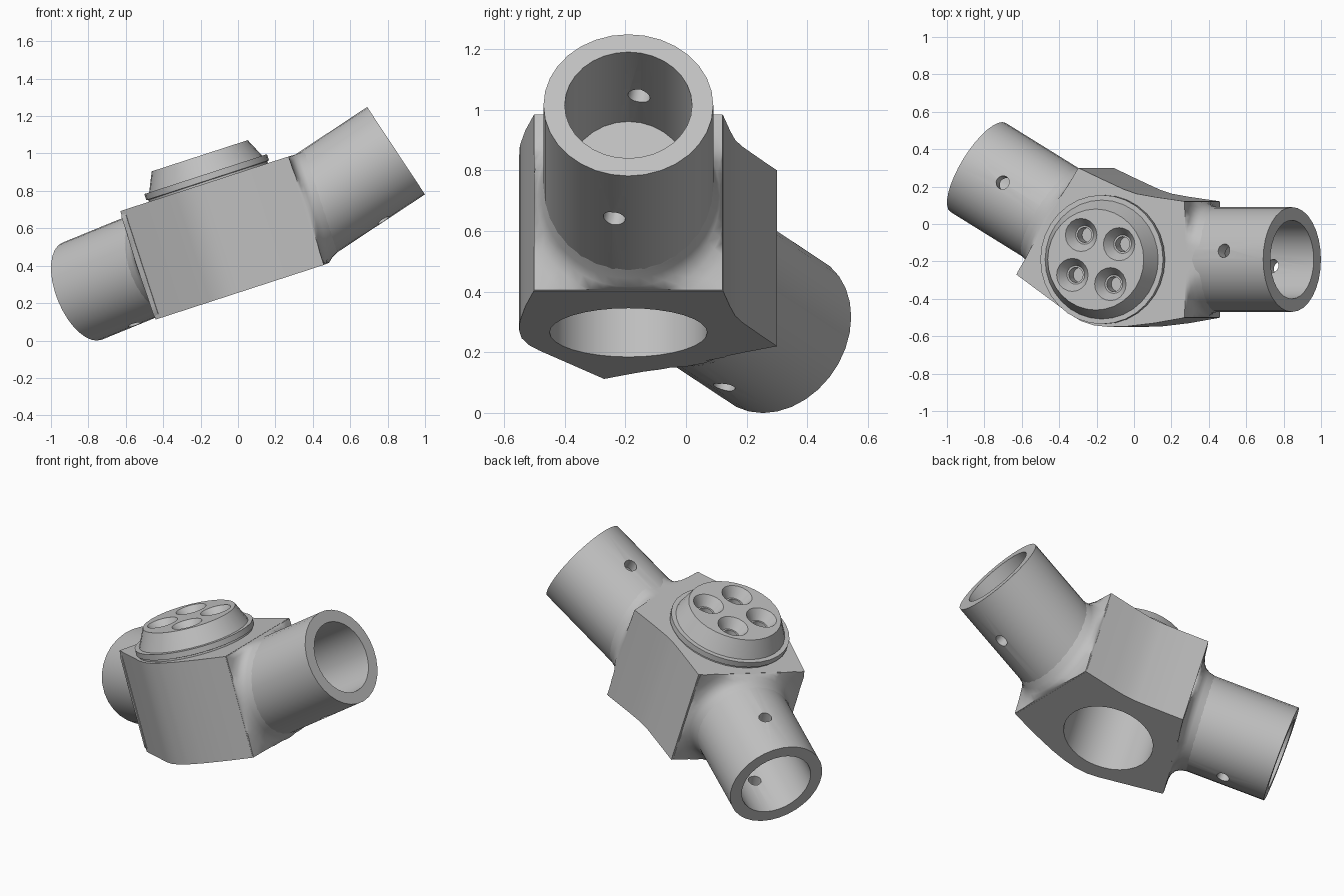
import bpy, bmesh
from math import sin, cos, pi, radians
from mathutils import Matrix, Vector

if "Cube" in bpy.data.objects:
    bpy.data.objects.remove(bpy.data.objects["Cube"])

SIDES = 32
TUBE_R, BORE_R = 0.28, 0.21
HALF = 0.305          # half height of the hub block

grey = bpy.data.materials.new("light_grey")
grey.use_nodes = True
COLOUR = (0.53, 0.53, 0.53, 1)
grey.diffuse_color = COLOUR
grey.node_tree.nodes["Principled BSDF"].inputs["Base Color"].default_value = COLOUR

# Hub frame: tilted 18 degrees, z along the hub axis
HUB = Matrix.Translation((-0.064, -0.19, 0.555)) @ Matrix.Rotation(radians(-18), 4, 'Y')


def loft(name, rings, matrix):
    """Closed skin through equal-length rings of points."""
    bm = bmesh.new()
    rows = [[bm.verts.new(matrix @ Vector(p)) for p in ring] for ring in rings]
    n = len(rows[0])
    for a, b in zip(rows, rows[1:]):
        for i in range(n):
            j = (i + 1) % n
            bm.faces.new((a[i], a[j], b[j], b[i]))
    bm.faces.new(rows[0])
    bm.faces.new(rows[-1])
    bmesh.ops.recalc_face_normals(bm, faces=bm.faces)
    mesh = bpy.data.meshes.new(name)
    bm.to_mesh(mesh)
    bm.free()
    mesh.materials.append(grey)
    obj = bpy.data.objects.new(name, mesh)
    bpy.context.collection.objects.link(obj)
    return obj


def lathe(name, profile, matrix, sides=SIDES):
    """Turned solid from (radius, height) pairs."""
    turn = [2 * pi * i / sides for i in range(sides)]
    return loft(name, [[(r * cos(t), r * sin(t), z) for t in turn] for r, z in profile], matrix)


def activate(obj):
    bpy.ops.object.select_all(action='DESELECT')
    obj.select_set(True)
    bpy.context.view_layer.objects.active = obj


def cut(obj, cutters):
    activate(obj)
    for c in cutters:
        c.hide_render = True
        mod = obj.modifiers.new("cut", 'BOOLEAN')
        mod.operation, mod.solver, mod.object = 'DIFFERENCE', 'EXACT', c
        bpy.ops.object.modifier_apply(modifier=mod.name)
        bpy.data.objects.remove(c)


def smooth(obj, angle):
    activate(obj)
    bpy.ops.object.shade_smooth_by_angle(angle=radians(angle))


def along(point, direction):
    """Frame at a point with z along a direction."""
    turn = Vector(direction).to_track_quat('Z', 'Y').to_matrix().to_4x4()
    return Matrix.Translation(point) @ turn


# Hub block: prism with curved flanks and a blind socket from below
outline = [(-0.495, -0.08), (-0.19, -0.295), (-0.13, -0.33), (-0.06, -0.352), (0.02, -0.36),
           (0.12, -0.358), (0.28, -0.34), (0.445, -0.312), (0.445, 0.312), (0.28, 0.335),
           (0.18, 0.352), (0.11, 0.375), (-0.03, 0.437), (-0.146, 0.49)]
hub = loft("hub_block", [[(x, y, z) for x, y in outline] for z in (-HALF, HALF)], HUB)
cut(hub, [lathe("socket_cutter", [(0.26, -0.4), (0.26, 0.2)], HUB)])
smooth(hub, 25)

# Cap: flange, tapered lid and four countersunk holes
cap = lathe("cap", [(0.335, 0.29), (0.335, 0.315), (0.345, 0.318), (0.345, 0.352),
                    (0.318, 0.352), (0.27, 0.455)], HUB)
holes = []
for k in range(4):
    t = radians(32 + 90 * k)
    spot = HUB @ Matrix.Translation((0.155 * cos(t), 0.155 * sin(t), 0.455))
    holes.append(lathe("screw_cutter", [(0.092, 0.005), (0.085, -0.005), (0.05, -0.06),
                                        (0.04, -0.06), (0.04, -0.14)], spot, 20))
cut(cap, holes)
smooth(cap, 25)


def branch(side, end, direction, pin, yaw, half_width):
    """Hollow tube with a cross pin hole and a square-to-round fillet at the hub."""
    end, d = Vector(end), Vector(direction).normalized()
    tube = lathe(side + "_tube", [(TUBE_R, 0), (TUBE_R, 0.62)], along(end, -d))
    bore = lathe("bore_cutter", [(BORE_R, -0.1), (BORE_R, 0.51)], along(end, -d))
    pin_hole = lathe("pin_cutter", [(0.037, -0.5), (0.037, 0.5)], along(end - d * 0.258, pin), 16)
    cut(tube, [bore, pin_hole])
    smooth(tube, 30)

    # Fillet frame: x out of the hub face, y across it, z along the hub axis
    frame = HUB @ Matrix.Rotation(radians(yaw), 4, 'Z')
    inv = frame.inverted()
    e, v = inv @ end, inv.to_3x3() @ d
    face = (e - v * 0.577).x
    rings = []
    for out, scale in [(0.1, 0.98), (0.085, 1.005), (0.055, 1.03), (0.03, 1.08), (0.012, 1.17),
                       (0.003, 1.3), (0, 1.62), (-0.03, 1.62)]:
        c = e + v * ((face + out - e.x) / v.x)
        ring = []
        for i in range(48):
            t = 2 * pi * i / 48
            y = c.y + TUBE_R * scale * cos(t)
            z = c.z + TUBE_R * scale * sin(t) / v.x
            ring.append((c.x, max(-half_width, min(half_width, y)),
                         max(0.001 - HALF, min(HALF - 0.001, z))))
        rings.append(ring)
    smooth(loft(side + "_fillet", rings, frame), 50)


branch("left", (0.845, -0.19, 1.015), (0.834, 0, 0.552), (0.3, -0.095, -0.465), 0, 0.311)
branch("right", (-0.833, 0.302, 0.264), (-0.803, 0.498, -0.329), (-0.15, 0.095, 0.522), 148.5, 0.332)
